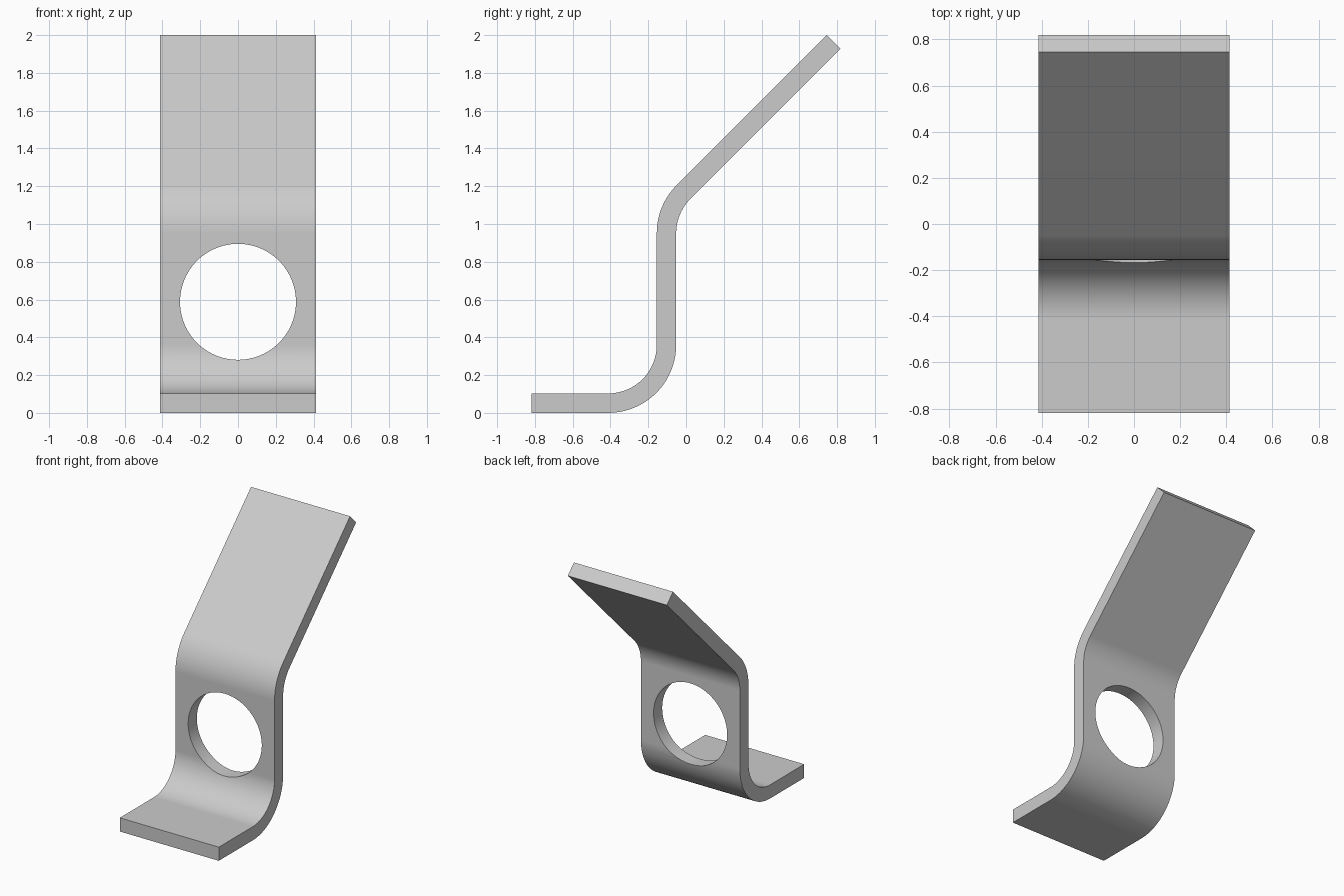
import bpy
import bmesh
from math import cos, sin, pi, radians
from mathutils import Matrix

cube = bpy.data.objects.get("Cube")
if cube:
    bpy.data.objects.remove(cube, do_unlink=True)

HALF_WIDTH = 0.413
INNER, OUTER = 0.257, 0.36      # bend radii, their difference is the sheet thickness
LOW = (-0.412, 0.36)            # centre of the lower bend (y, z)
HIGH = (0.205, 0.951)           # centre of the upper bend (y, z)
STEPS = 20

steel = bpy.data.materials.new("grey_steel")
steel.use_nodes = True
steel.diffuse_color = (0.6, 0.6, 0.6, 1)
steel.node_tree.nodes["Principled BSDF"].inputs["Base Color"].default_value = (0.6, 0.6, 0.6, 1)


def arc(centre, radius, start, end):
    """Points along a bend, angles in degrees."""
    angles = [radians(start + (end - start) * i / STEPS) for i in range(STEPS + 1)]
    return [(centre[0] + radius * cos(a), centre[1] + radius * sin(a)) for a in angles]


def object_from(bm, name):
    mesh = bpy.data.meshes.new(name)
    bm.to_mesh(mesh)
    bm.free()
    obj = bpy.data.objects.new(name, mesh)
    bpy.context.collection.objects.link(obj)
    return obj


# Bent strip: side profile of front and back skins, extruded across the width
front = [(-0.818, OUTER - INNER)] + arc(LOW, INNER, -90, 0) + arc(HIGH, OUTER, 180, 135) + [(0.745, 2.0)]
back = [(-0.818, 0)] + arc(LOW, OUTER, -90, 0) + arc(HIGH, INNER, 180, 135) + [(0.818, 1.927)]
bm = bmesh.new()
side = bm.faces.new([bm.verts.new((-HALF_WIDTH, y, z)) for y, z in front + back[::-1]])
extruded = bmesh.ops.extrude_face_region(bm, geom=[side])["geom"]
bmesh.ops.translate(bm, vec=(2 * HALF_WIDTH, 0, 0),
                    verts=[v for v in extruded if isinstance(v, bmesh.types.BMVert)])
bmesh.ops.recalc_face_normals(bm, faces=bm.faces)
bracket = object_from(bm, "bent_bracket")
bracket.data.materials.append(steel)

# Round hole through the upright
bm = bmesh.new()
bmesh.ops.create_cone(bm, cap_ends=True, segments=96, radius1=0.307, radius2=0.307, depth=0.6,
                      matrix=Matrix.Translation((0, -0.1, 0.588)) @ Matrix.Rotation(pi / 2, 4, 'X'))
cutter = object_from(bm, "hole_cutter")
cutter.data.materials.append(steel)
cutter.hide_render = True

cut = bracket.modifiers.new("hole", 'BOOLEAN')
cut.operation = 'DIFFERENCE'
cut.solver = 'EXACT'
cut.object = cutter

# Apply the cut, then smooth the bends and keep the edges crisp
bpy.ops.object.select_all(action='DESELECT')
bpy.context.view_layer.objects.active = bracket
bracket.select_set(True)
bpy.ops.object.modifier_apply(modifier=cut.name)
bpy.data.objects.remove(cutter, do_unlink=True)
bpy.ops.object.shade_smooth_by_angle(angle=radians(30))
weighted = bracket.modifiers.new("even_shading", 'WEIGHTED_NORMAL')
weighted.keep_sharp = True
